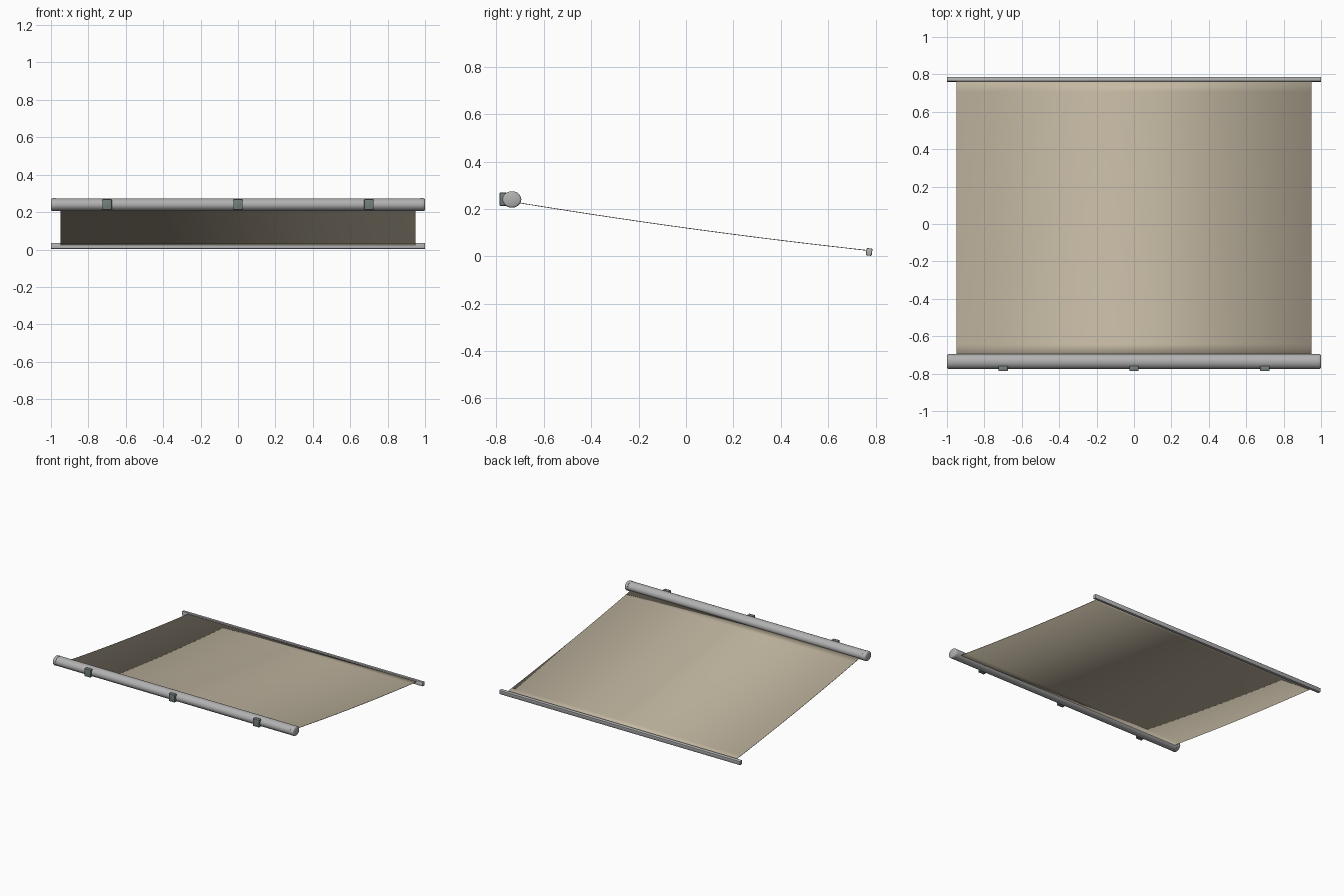
import bpy, bmesh, math
from mathutils import Matrix

cube = bpy.data.objects.get("Cube")
if cube:
    bpy.data.objects.remove(cube, do_unlink=True)


def material(name, rgb, rough=0.6):
    m = bpy.data.materials.new(name)
    m.use_nodes = True
    m.diffuse_color = (*rgb, 1)
    node = m.node_tree.nodes["Principled BSDF"]
    node.inputs["Base Color"].default_value = (*rgb, 1)
    node.inputs["Roughness"].default_value = rough
    return m


METAL = material("grey metal", (0.44, 0.44, 0.44))
BRACKET = material("green grey bracket", (0.17, 0.21, 0.20))
CANVAS = material("tan canvas", (0.56, 0.49, 0.37))


def finish(name, bm, mat):
    bmesh.ops.recalc_face_normals(bm, faces=bm.faces)
    mesh = bpy.data.meshes.new(name)
    bm.to_mesh(mesh)
    bm.free()
    mesh.materials.append(mat)
    ob = bpy.data.objects.new(name, mesh)
    bpy.context.collection.objects.link(ob)
    bpy.ops.object.select_all(action="DESELECT")
    ob.select_set(True)
    bpy.context.view_layer.objects.active = ob
    bpy.ops.object.shade_smooth_by_angle(angle=math.radians(35))
    return ob


def loft_x(name, stations, y, z, ry, rz, mat, sides=32):
    """Elliptical bar along x from (x, scale) stations."""
    bm = bmesh.new()
    rings = []
    for x, s in stations:
        angles = [2 * math.pi * i / sides for i in range(sides)]
        rings.append([bm.verts.new((x, y + ry * s * math.cos(a), z + rz * s * math.sin(a)))
                      for a in angles])
    for a, b in zip(rings, rings[1:]):
        for i in range(sides):
            j = (i + 1) % sides
            bm.faces.new((a[i], a[j], b[j], b[i]))
    bm.faces.new(rings[0])
    bm.faces.new(rings[-1])
    return finish(name, bm, mat)


def box(name, size, loc, mat, tilt=0, bevel=0.003):
    bm = bmesh.new()
    bmesh.ops.create_cube(bm, size=1, matrix=Matrix.Translation(loc)
                          @ Matrix.Rotation(tilt, 4, "X") @ Matrix.Diagonal((*size, 1)))
    bmesh.ops.bevel(bm, geom=bm.edges[:], offset=bevel, segments=2,
                    profile=0.5, affect="EDGES")
    return finish(name, bm, mat)


# Roller tube with slightly domed end caps
TY, TZ = -0.735, 0.24
loft_x("roller_tube", [(-0.972, 1), (0.972, 1)], TY, TZ, 0.039, 0.034, METAL)
for side, label in ((1, "left"), (-1, "right")):
    loft_x(label + "_end_cap",
           [(side * x, s) for x, s in ((0.973, 1.02), (0.992, 1.02), (0.997, 0.95), (1.0, 0.8))],
           TY, TZ, 0.039, 0.034, METAL)

# Wall brackets
for label, x in (("right", -0.7), ("middle", 0), ("left", 0.7)):
    box(label + "_wall_bracket", (0.05, 0.028, 0.056), (x, -0.773, 0.241), BRACKET)

# Outer rail
box("outer_rail", (2.0, 0.025, 0.031), (0, 0.773, 0.0185), METAL, math.radians(-7), 0.004)

# Sagging canvas sheet
bm = bmesh.new()
ROWS, Y0, Y1, Z0, Z1, SAG = 24, -0.705, 0.768, 0.226, 0.025, 0.010
rows = []
for i in range(ROWS + 1):
    t = i / ROWS
    z = Z0 + (Z1 - Z0) * t - SAG * 4 * t * (1 - t)
    rows.append([bm.verts.new((x, Y0 + (Y1 - Y0) * t, z)) for x in (-0.95, 0.95)])
for a, b in zip(rows, rows[1:]):
    bm.faces.new((a[0], a[1], b[1], b[0]))
canvas = finish("canvas_sheet", bm, CANVAS)
solid = canvas.modifiers.new("thickness", "SOLIDIFY")
solid.thickness = 0.003
solid.offset = 0
